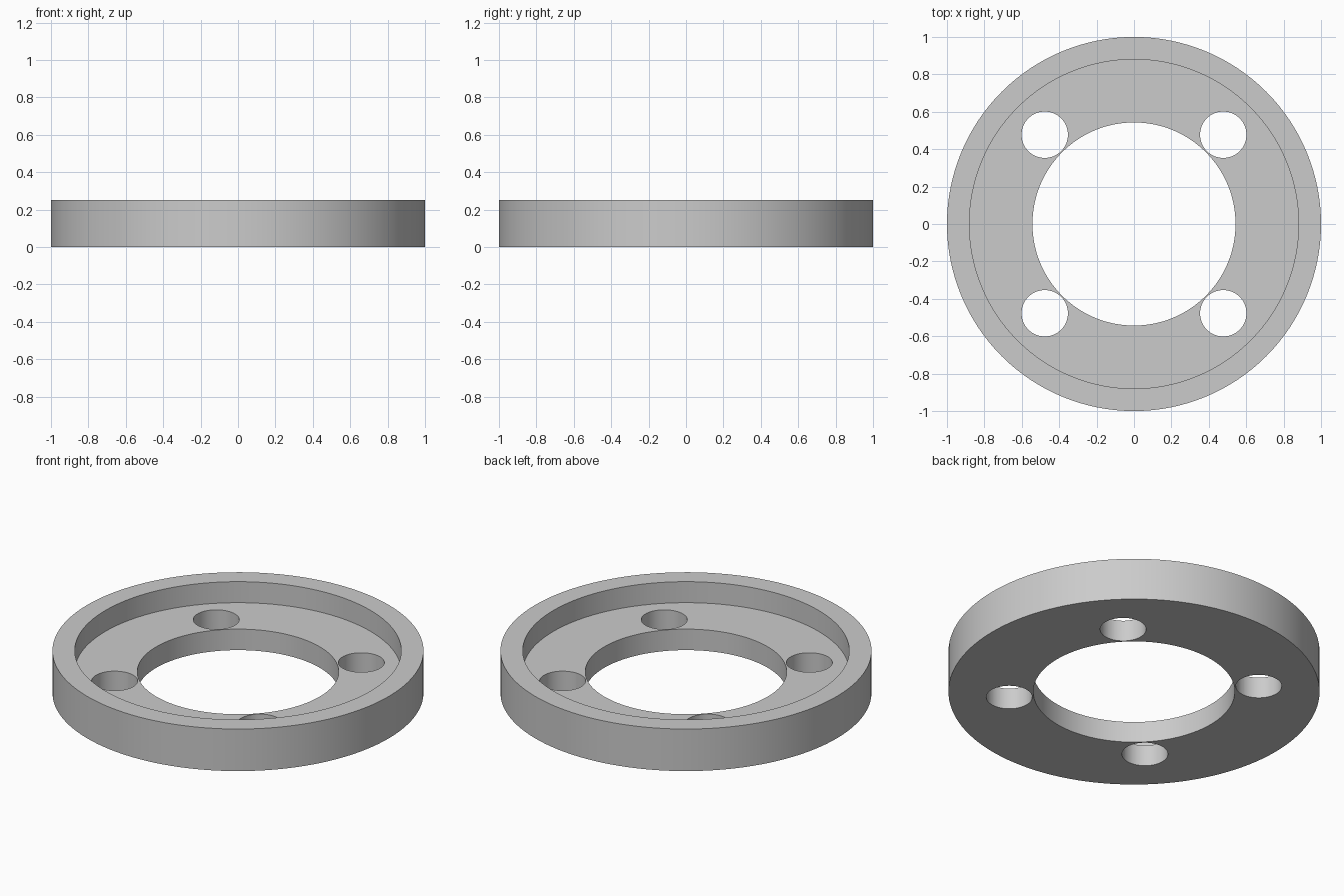
import bpy
import bmesh
from math import radians, tau, cos, sin

cube = bpy.data.objects.get("Cube")
if cube:
    bpy.data.objects.remove(cube, do_unlink=True)

HEIGHT, FLOOR = 0.25, 0.125
OUTER, RECESS, BORE = 1.0, 0.88, 0.543
HOLE, HOLE_CIRCLE = 0.124, 0.675

grey = bpy.data.materials.new("plain grey")
grey.use_nodes = True
colour = (0.6, 0.6, 0.6, 1)
grey.diffuse_color = colour
grey.node_tree.nodes["Principled BSDF"].inputs["Base Color"].default_value = colour


def add_object(name, bm):
    bmesh.ops.recalc_face_normals(bm, faces=bm.faces)
    mesh = bpy.data.meshes.new(name)
    bm.to_mesh(mesh)
    bm.free()
    mesh.materials.append(grey)
    obj = bpy.data.objects.new(name, mesh)
    bpy.context.collection.objects.link(obj)
    return obj


# Stepped ring: closed cross-section turned about the vertical axis
profile = [(BORE, 0), (OUTER, 0), (OUTER, HEIGHT),
           (RECESS, HEIGHT), (RECESS, FLOOR), (BORE, FLOOR)]
bm = bmesh.new()
verts = [bm.verts.new((r, 0, z)) for r, z in profile]
edges = [bm.edges.new((v, verts[i - 1])) for i, v in enumerate(verts)]
bmesh.ops.spin(bm, geom=verts + edges, cent=(0, 0, 0), axis=(0, 0, 1),
               angle=tau, steps=128, use_merge=True)
bmesh.ops.remove_doubles(bm, verts=bm.verts, dist=0.0001)
ring = add_object("recessed_ring", bm)

# Four bolt holes on the diagonals
bm = bmesh.new()
for i in range(4):
    angle = radians(45 + 90 * i)
    made = bmesh.ops.create_cone(bm, cap_ends=True, segments=64,
                                 radius1=HOLE, radius2=HOLE, depth=1)
    bmesh.ops.translate(bm, verts=made["verts"],
                        vec=(HOLE_CIRCLE * cos(angle), HOLE_CIRCLE * sin(angle), 0))
cutter = add_object("bolt_hole_cutter", bm)
cutter.hide_render = True

drill = ring.modifiers.new("bolt_holes", "BOOLEAN")
drill.operation = "DIFFERENCE"
drill.solver = "EXACT"
drill.object = cutter

bpy.ops.object.select_all(action="DESELECT")
ring.select_set(True)
bpy.context.view_layer.objects.active = ring
bpy.ops.object.modifier_apply(modifier=drill.name)
bpy.data.objects.remove(cutter, do_unlink=True)

# Smooth round walls with crisp rims
bpy.ops.object.shade_smooth_by_angle(angle=radians(30))
